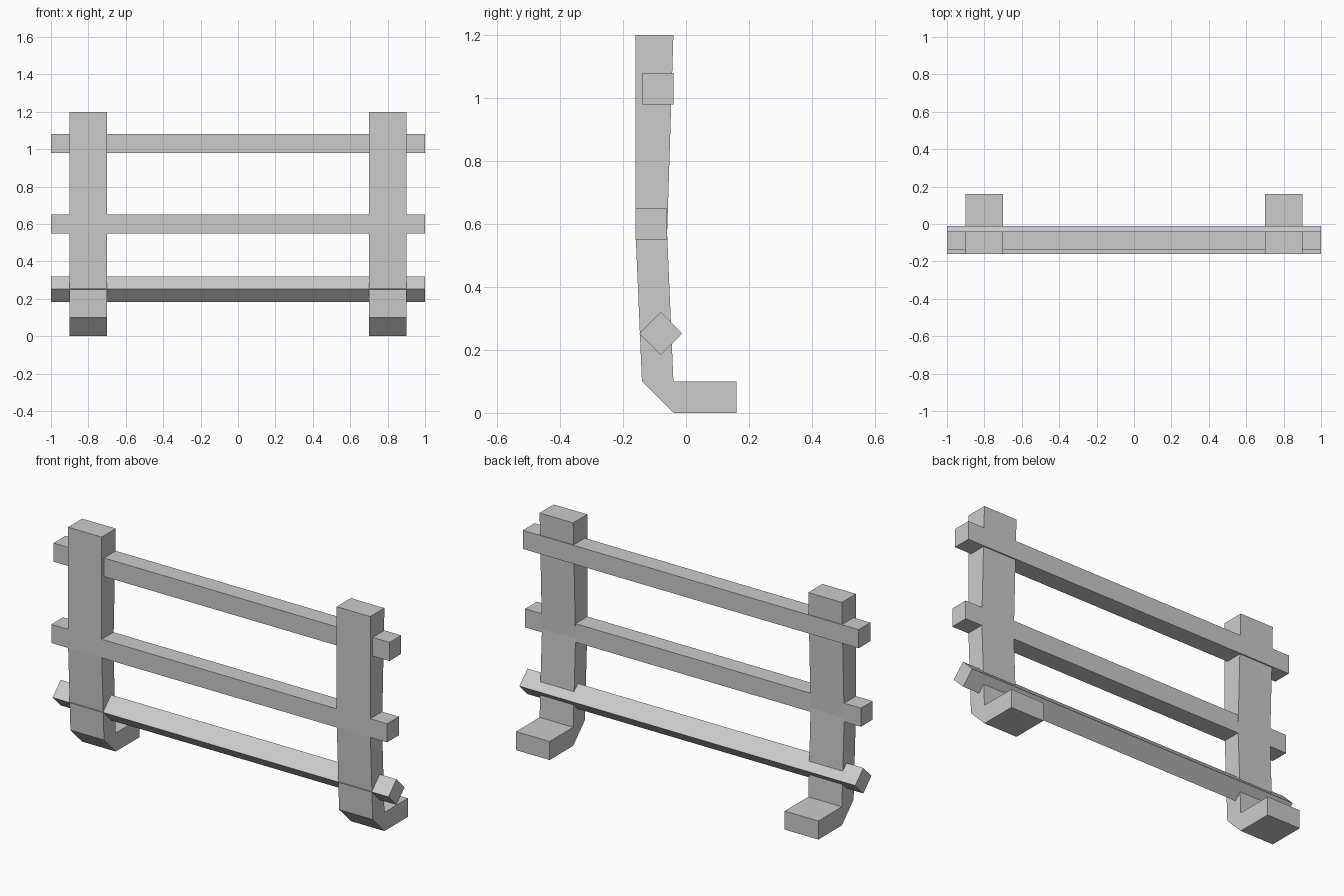
import bpy, math
from math import radians

if "Cube" in bpy.data.objects:
    bpy.data.objects.remove(bpy.data.objects["Cube"])

# Side profile of a post with its foot, as (y, z)
POST = [(-0.16, 1.2), (-0.16, 0.57), (-0.14, 0.1), (-0.04, 0.0), (0.16, 0.0),
        (0.16, 0.1), (-0.04, 0.1), (-0.06, 0.57), (-0.04, 1.2)]


def square(y, z, side, angle):
    """Square cross-section in the yz plane, turned by angle degrees."""
    r = side / math.sqrt(2)
    return [(y + r * math.cos(radians(a + angle)), z + r * math.sin(radians(a + angle)))
            for a in (45, 135, 225, 315)]


def extrude_x(name, profile, x0, x1):
    """Solid made by sweeping a counter-clockwise yz profile from x0 to x1."""
    n = len(profile)
    verts = [(x, y, z) for x in (x0, x1) for y, z in profile]
    faces = [list(reversed(range(n))), list(range(n, 2 * n))]
    faces += [(i, (i + 1) % n, n + (i + 1) % n, n + i) for i in range(n)]
    mesh = bpy.data.meshes.new(name)
    mesh.from_pydata(verts, [], faces)
    mesh.update()
    obj = bpy.data.objects.new(name, mesh)
    bpy.context.collection.objects.link(obj)
    return obj


# Two posts
for name, x in (("left_post", -0.8), ("right_post", 0.8)):
    extrude_x(name, POST, x - 0.1, x + 0.1)

# Three rails, the lowest turned on edge
for name, y, z, side, angle in (("top_rail", -0.09, 1.03, 0.1, 0),
                                ("middle_rail", -0.11, 0.6, 0.1, 0),
                                ("bottom_rail", -0.08, 0.252, 0.097, 45)):
    extrude_x(name, square(y, z, side, angle), -1.0, 1.0)
